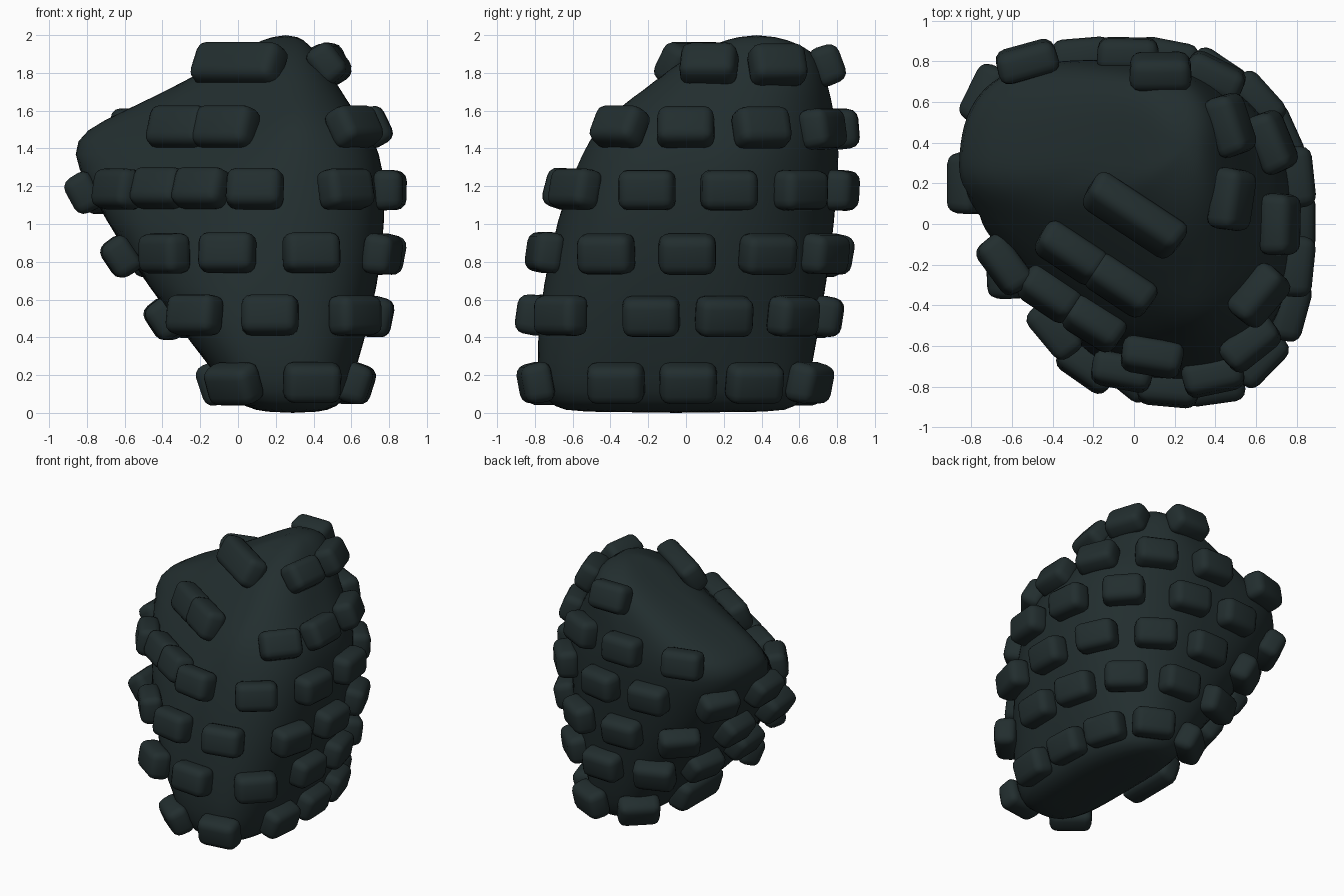
import bpy, bmesh, math
from mathutils import Vector, Matrix
from mathutils.bvhtree import BVHTree

cube = bpy.data.objects.get("Cube")
if cube:
    bpy.data.objects.remove(cube, do_unlink=True)

mat = bpy.data.materials.new("dark slate green")
mat.use_nodes = True
colour = (0.016, 0.027, 0.028, 1)
mat.diffuse_color = colour
bsdf = mat.node_tree.nodes["Principled BSDF"]
bsdf.inputs["Base Color"].default_value = colour
bsdf.inputs["Roughness"].default_value = 0.7

# Body sections: height, x min, x max, y min, y max, distance of the slanted cut
SECTIONS = [
    (0.00, 0.16, 0.42, -0.60, 0.50, 0.90),
    (0.03, 0.03, 0.53, -0.70, 0.58, 0.80),
    (0.10, -0.05, 0.58, -0.76, 0.63, 0.73),
    (0.25, -0.15, 0.63, -0.79, 0.67, 0.71),
    (0.50, -0.35, 0.70, -0.78, 0.71, 0.70),
    (0.85, -0.60, 0.77, -0.73, 0.77, 0.62),
    (1.20, -0.80, 0.78, -0.64, 0.80, 0.48),
    (1.38, -0.89, 0.75, -0.57, 0.81, 0.35),
    (1.50, -0.82, 0.69, -0.51, 0.80, 0.26),
    (1.60, -0.60, 0.61, -0.42, 0.78, 0.17),
    (1.75, -0.29, 0.52, -0.20, 0.75, 0.03),
    (1.88, -0.06, 0.43, -0.01, 0.70, -0.12),
    (1.95, 0.07, 0.38, 0.13, 0.62, -0.23),
    (2.00, 0.20, 0.31, 0.30, 0.45, -0.34),
]
CUT = Vector((-0.55, -0.835))
SEGMENTS = 64
# Corner fullness, keyed by (towards +x, towards +y)
FULLNESS = {(True, True): 2.2, (True, False): 3.3, (False, True): 3.5, (False, False): 4.0}


def section(z):
    """Section parameters at a height, interpolated between the rows."""
    for a, b in zip(SECTIONS, SECTIONS[1:]):
        if z <= b[0]:
            t = (z - a[0]) / (b[0] - a[0])
            return [p + (q - p) * t for p, q in zip(a, b)]


def outline_point(sec, angle):
    """Point on a rounded box section, softly trimmed by the slanted cut."""
    z, x0, x1, y0, y1, d = sec
    centre = Vector(((x0 + x1) / 2, (y0 + y1) / 2))
    way = Vector((math.cos(angle), math.sin(angle)))
    power = FULLNESS[(way.x > 0, way.y > 0)]
    inv = (abs(way.x / ((x1 - x0) / 2)) ** power
           + abs(way.y / ((y1 - y0) / 2)) ** power) ** (1 / power)
    inv_cut = max(0.0, CUT.dot(way)) / (d - CUT.dot(centre))
    inv = (inv ** 20 + inv_cut ** 20) ** (1 / 20)
    p = centre + way / inv
    return Vector((p.x, p.y, z))


def finish(name, bm):
    bmesh.ops.recalc_face_normals(bm, faces=bm.faces)
    mesh = bpy.data.meshes.new(name)
    bm.to_mesh(mesh)
    bm.free()
    mesh.materials.append(mat)
    for poly in mesh.polygons:
        poly.use_smooth = True
    obj = bpy.data.objects.new(name, mesh)
    bpy.context.scene.collection.objects.link(obj)
    return obj


# Lofted body
bm = bmesh.new()
rings = [[bm.verts.new(outline_point(s, math.tau * i / SEGMENTS)) for i in range(SEGMENTS)]
         for s in SECTIONS]
for lower, upper in zip(rings, rings[1:]):
    for i in range(SEGMENTS):
        j = (i + 1) % SEGMENTS
        bm.faces.new((lower[i], lower[j], upper[j], upper[i]))
bm.faces.new(rings[0][::-1])
bm.faces.new(rings[-1])
bmesh.ops.recalc_face_normals(bm, faces=bm.faces)
surface = BVHTree.FromBMesh(bm)
body = finish("body", bm)
sub = body.modifiers.new("Smooth", "SUBSURF")
sub.levels = sub.render_levels = 1

# Studs by row: height, then (x, y, optional width) near the body's outline
ROWS = [
    (0.165, [(0.4, -0.82), (-0.07, -0.77), (0.65, -0.37), (0.65, 0.01), (0.67, 0.39),
             (0.39, 0.7), (-0.04, 0.63), (-0.2, 0.05, 0.48)]),
    (0.515, [(-0.26, -0.75), (0.17, -0.84), (0.7, -0.71), (0.75, -0.19), (0.77, 0.21),
             (0.63, 0.63), (0.2, 0.76), (-0.25, 0.74), (-0.46, 0.33), (-0.47, -0.17)]),
    (0.845, [(-0.39, -0.54), (-0.06, -0.72), (0.39, -0.79), (0.77, -0.43), (0.8, 0.01),
             (0.74, 0.45), (0.42, 0.76), (0.0, 0.8), (-0.47, 0.76), (-0.68, 0.28),
             (-0.64, -0.22)]),
    (1.18, [(0.1, -0.6), (-0.2, -0.5), (-0.42, -0.35), (-0.62, -0.2), (-0.84, 0.2),
            (-0.82, 0.7), (-0.25, 0.84), (0.17, 0.84), (0.58, -0.62), (0.78, -0.21),
            (0.82, 0.24), (0.62, 0.62)]),
    (1.5, [(-0.305, -0.13, 0.36), (-0.06, -0.29, 0.36), (0.65, -0.38), (0.73, 0.0),
           (0.68, 0.41), (0.42, 0.77), (-0.03, 0.85), (-0.52, 0.79)]),
    (1.83, [(0.02, 0.07, 0.54), (0.48, 0.12), (0.46, 0.48), (0.13, 0.76)]),
]


def add_stud(bm, x, y, z, width=0.31):
    sec = section(z)
    target = Vector((x, y, z))
    # Closest place on the outline at this height
    spot = min((outline_point(sec, math.tau * i / 360) for i in range(360)),
               key=lambda p: (p - target).length)
    normal = surface.find_nearest(spot)[1].copy()
    # Wide studs on the slanted face stand more upright
    wide = width > 0.31
    normal.z *= 0.5 if wide else 0.95
    normal.normalize()
    side = Vector((0, 0, 1)).cross(normal).normalized()
    up = normal.cross(side)
    turn = Matrix((side, up, normal)).transposed().to_4x4()
    size = Matrix.Diagonal((width, 0.235 if wide else 0.22, 0.16, 1))
    place = Matrix.Translation(spot + normal * 0.035)
    made = bmesh.ops.create_cube(bm, size=1.0, matrix=place @ turn @ size)
    # Slight taper towards the outer face
    for v in made["verts"]:
        local = v.co - spot
        if local.dot(normal) > 0.05:
            v.co -= side * local.dot(side) * 0.06 + up * local.dot(up) * 0.08


for n, (z, targets) in enumerate(ROWS, 1):
    bm = bmesh.new()
    for t in targets:
        add_stud(bm, t[0], t[1], z, *t[2:])
    studs = finish(f"stud_row_{n}", bm)
    bev = studs.modifiers.new("Rounded", "BEVEL")
    bev.width = 0.052
    bev.segments = 3
    bev.limit_method = "NONE"
